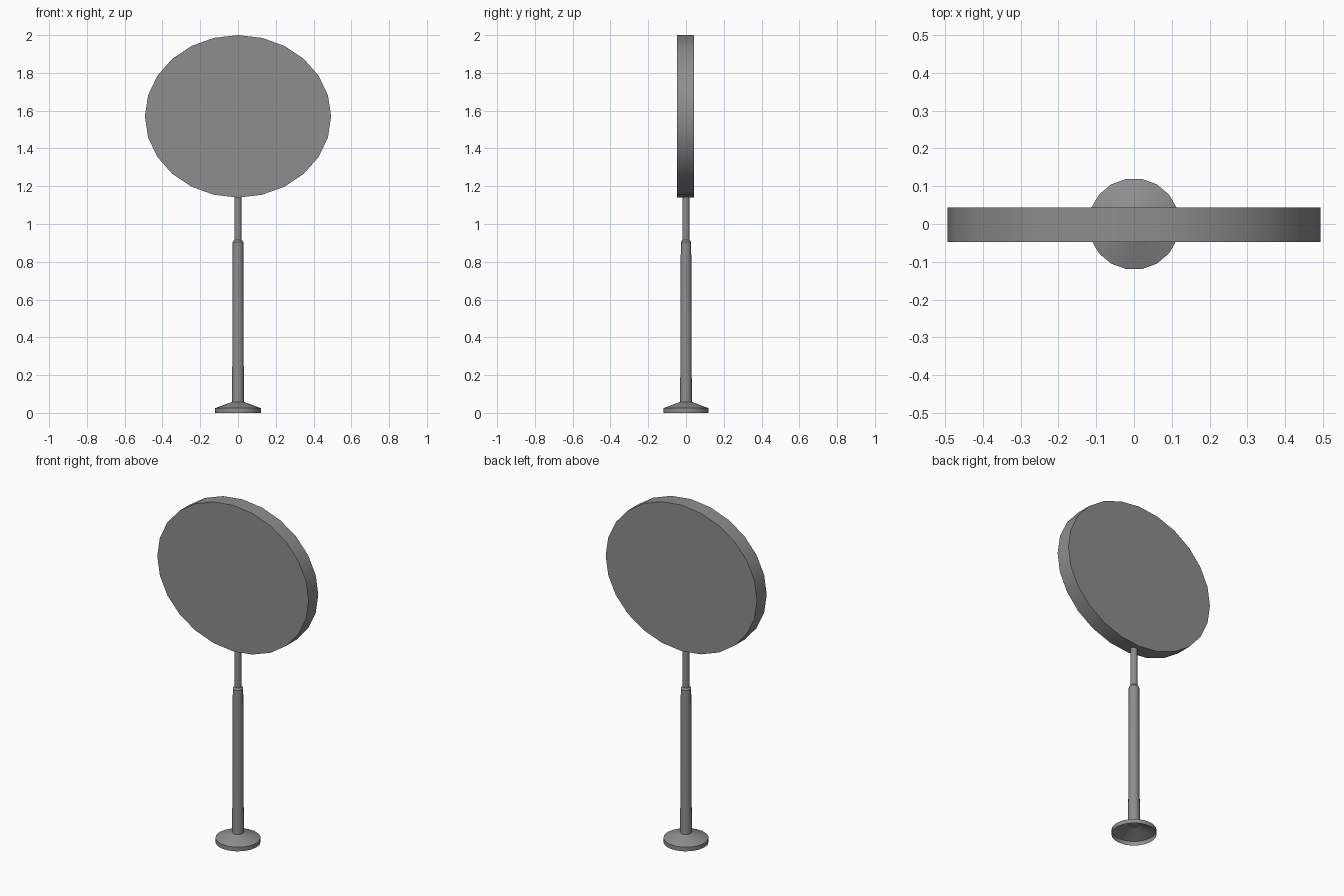
import bpy, bmesh, math

cube = bpy.data.objects.get("Cube")
if cube:
    bpy.data.objects.remove(cube, do_unlink=True)

# Single grey paint
grey = bpy.data.materials.new("mid_grey")
grey.use_nodes = True
colour = (0.27, 0.27, 0.27, 1)
grey.diffuse_color = colour
grey.node_tree.nodes["Principled BSDF"].inputs["Base Color"].default_value = colour


def lathe(name, profile, sides, cap_bottom=True, cap_top=True):
    """Revolve (radius, height) pairs about z, with a vertex on the x axis."""
    bm = bmesh.new()
    rings = []
    for r, z in profile:
        angles = [2 * math.pi * i / sides for i in range(sides)]
        rings.append([bm.verts.new((r * math.cos(a), r * math.sin(a), z)) for a in angles])
    for low, high in zip(rings, rings[1:]):
        for i in range(sides):
            j = (i + 1) % sides
            bm.faces.new((low[i], low[j], high[j], high[i]))
    if cap_bottom:
        bm.faces.new(rings[0][::-1])
    if cap_top:
        bm.faces.new(rings[-1])
    mesh = bpy.data.meshes.new(name)
    bm.to_mesh(mesh)
    bm.free()
    mesh.materials.append(grey)
    obj = bpy.data.objects.new(name, mesh)
    bpy.context.collection.objects.link(obj)
    bpy.ops.object.select_all(action="DESELECT")
    obj.select_set(True)
    bpy.context.view_layer.objects.active = obj
    bpy.ops.object.shade_smooth_by_angle(angle=math.radians(30))
    return obj


# Hollow foot, open underneath
lathe("base", [(0.121, 0), (0.121, 0.025), (0.032, 0.058)], 18,
      cap_bottom=False, cap_top=False)

# Stepped pole with a chamfered shoulder
lathe("lower_pole", [(0.032, 0.055), (0.03, 0.3), (0.028, 0.905), (0.02, 0.915)], 18)
lathe("upper_pole", [(0.018, 0.9), (0.018, 1.16)], 18)

# Oval sign disc, turned to face the front
sign = lathe("sign_disc", [(1, -0.045), (1, 0.045)], 24)
sign.scale = (0.493, 0.43, 1)
sign.rotation_euler = (math.radians(90), 0, 0)
sign.location = (0, -0.002, 1.57)
